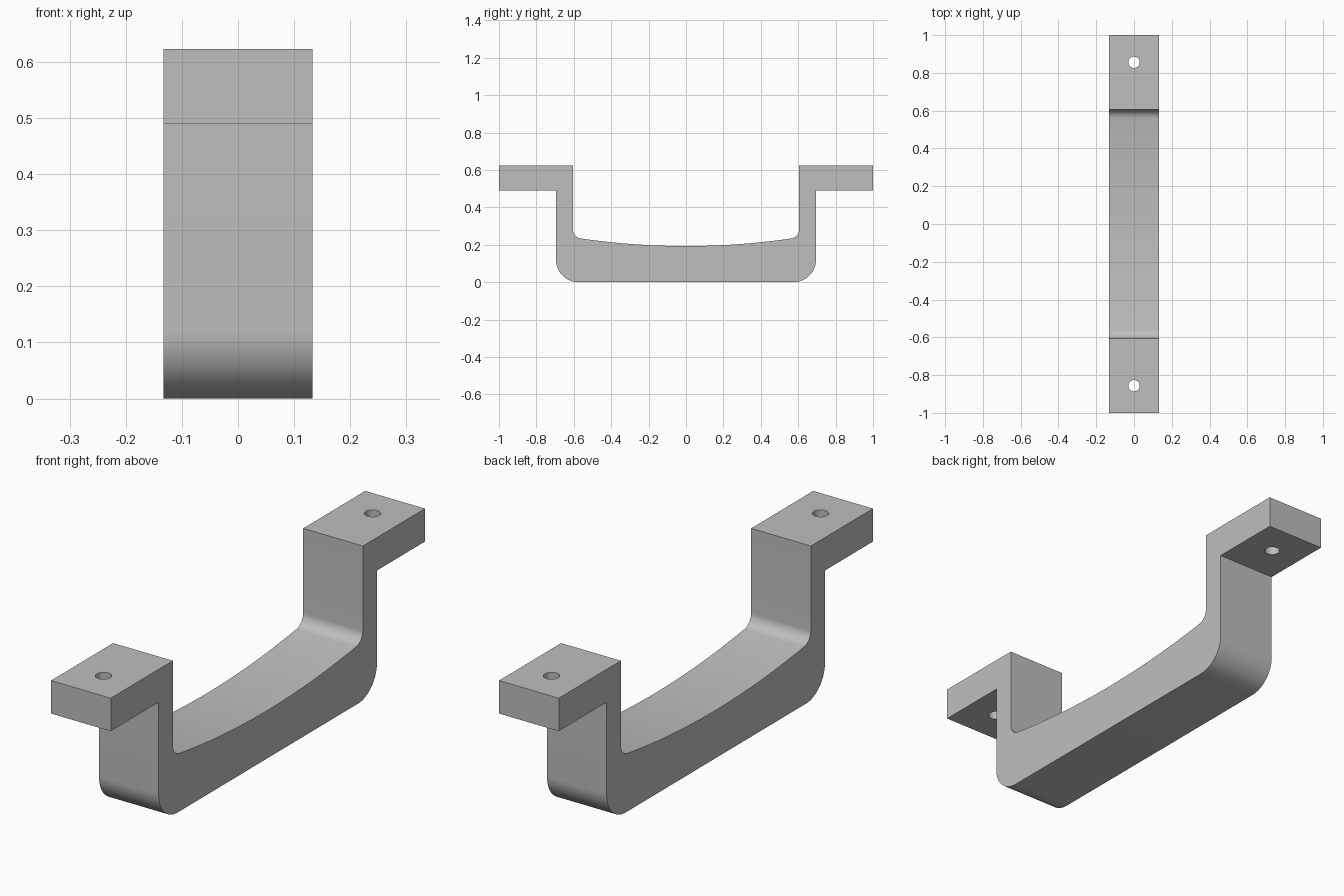
import bpy, bmesh
from math import radians, sin, cos

cube = bpy.data.objects.get("Cube")
if cube:
    bpy.data.objects.remove(cube)

HALF_WIDTH = 0.133
HOLE_Y, HOLE_R = 0.856, 0.03

grey = bpy.data.materials.new("light_grey")
grey.use_nodes = True
colour = (0.52, 0.52, 0.52, 1)
grey.diffuse_color = colour
grey.node_tree.nodes["Principled BSDF"].inputs["Base Color"].default_value = colour


def arc(cy, cz, r, start, end, steps):
    """Points (y, z) on an arc, angles in degrees."""
    angles = [radians(start + (end - start) * i / steps) for i in range(steps + 1)]
    return [(cy + r * cos(a), cz + r * sin(a)) for a in angles]


# Half side profile: outer corner, mounting tab, inner fillet, curved grip
half = arc(0.575, 0.12, 0.12, -90, 0, 16)
half += [(0.695, 0.49), (1, 0.49), (1, 0.623), (0.605, 0.623)]
half += arc(0.555, 0.283, 0.05, 0, -82, 12)
half += arc(0, 4.093, 3.9, -82, -90, 12)[1:]
profile = half + [(-y, z) for y, z in reversed(half[:-1])]

# Handle body extruded across its width
bm = bmesh.new()
face = bm.faces.new([bm.verts.new((-HALF_WIDTH, y, z)) for y, z in profile])
extruded = bmesh.ops.extrude_face_region(bm, geom=[face])["geom"]
bmesh.ops.translate(bm, vec=(2 * HALF_WIDTH, 0, 0),
                    verts=[v for v in extruded if isinstance(v, bmesh.types.BMVert)])
bmesh.ops.recalc_face_normals(bm, faces=bm.faces)
mesh = bpy.data.meshes.new("pull_handle")
bm.to_mesh(mesh)
bm.free()
mesh.materials.append(grey)
handle = bpy.data.objects.new("pull_handle", mesh)
bpy.context.collection.objects.link(handle)

# Screw holes through both tabs
for name, side in (("front", -1), ("back", 1)):
    bpy.ops.mesh.primitive_cylinder_add(vertices=32, radius=HOLE_R, depth=0.4,
                                        location=(0, side * HOLE_Y, 0.556))
    cutter = bpy.context.object
    cutter.name = name + "_hole_cutter"
    cutter.data.materials.append(grey)
    cut = handle.modifiers.new(name + "_hole", 'BOOLEAN')
    cut.operation, cut.solver, cut.object = 'DIFFERENCE', 'EXACT', cutter
    bpy.ops.object.select_all(action='DESELECT')
    handle.select_set(True)
    bpy.context.view_layer.objects.active = handle
    bpy.ops.object.modifier_apply(modifier=cut.name)
    bpy.data.objects.remove(cutter)

bpy.ops.object.shade_smooth_by_angle(angle=radians(30))
